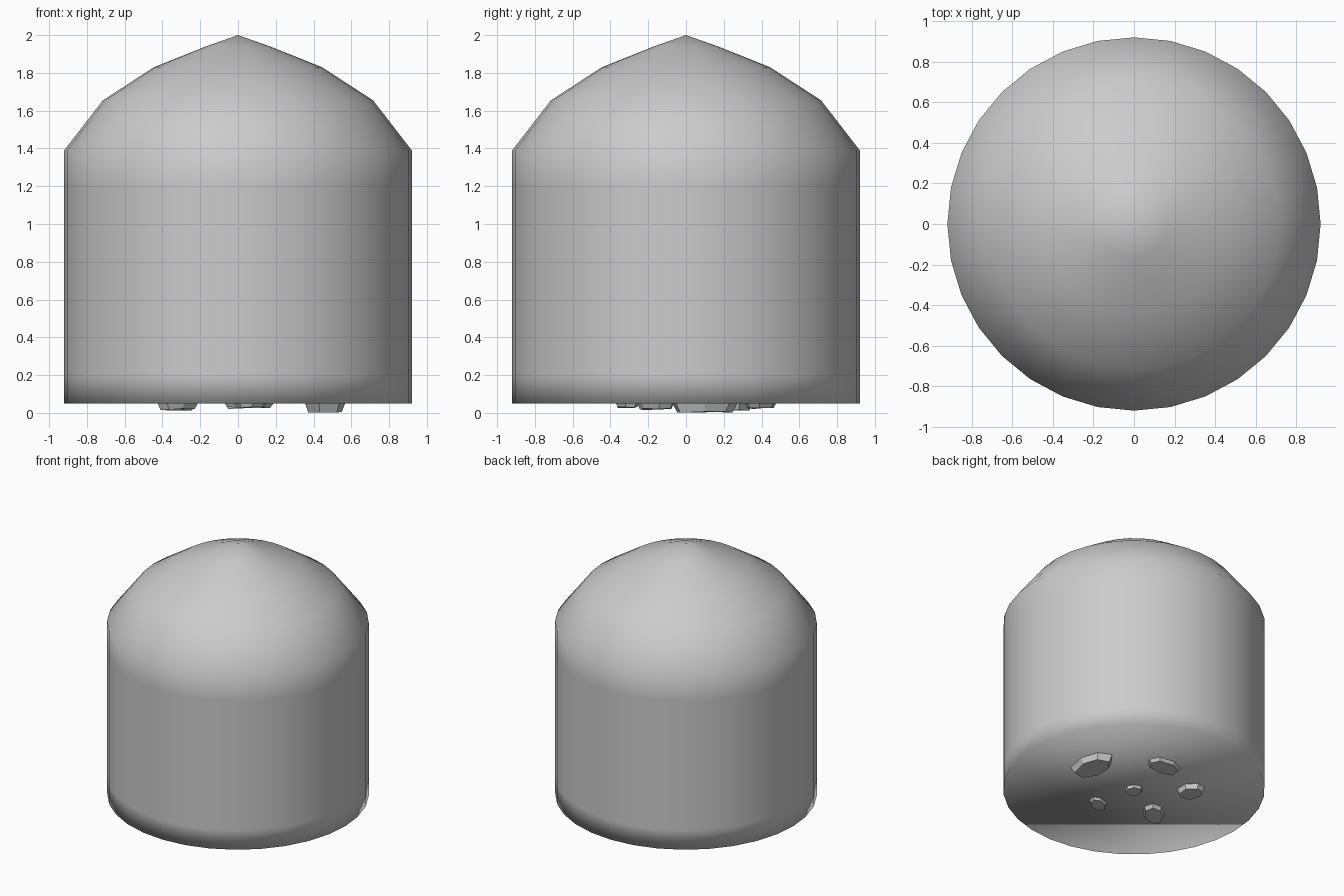
import bpy, bmesh, math, random
from mathutils import Matrix

if "Cube" in bpy.data.objects:
    bpy.data.objects.remove(bpy.data.objects["Cube"])

random.seed(4)
SIDES = 32


def make_object(name, bm, smooth):
    bmesh.ops.recalc_face_normals(bm, faces=bm.faces[:])
    for f in bm.faces:
        f.smooth = smooth
    mesh = bpy.data.meshes.new(name)
    bm.to_mesh(mesh)
    bm.free()
    obj = bpy.data.objects.new(name, mesh)
    bpy.context.collection.objects.link(obj)
    return obj


# Domed cover: lathe profile, closed by an apex and a flat base
profile = [(0.92, 0.05), (0.92, 0.20), (0.92, 1.20), (0.92, 1.39),
           (0.715, 1.655), (0.445, 1.83), (0.17, 1.94)]
bm = bmesh.new()
rings = [[bm.verts.new((r * math.cos(2 * math.pi * i / SIDES),
                        r * math.sin(2 * math.pi * i / SIDES), z))
          for i in range(SIDES)] for r, z in profile]
apex = bm.verts.new((0, 0, 2.0))
for i in range(SIDES):
    j = (i + 1) % SIDES
    for a, b in zip(rings, rings[1:]):
        bm.faces.new((a[i], a[j], b[j], b[i]))
    bm.faces.new((rings[-1][i], rings[-1][j], apex))
bm.faces.new(rings[0][::-1])
make_object("domed_cover", bm, True)


# Faceted crystals whose blunt roots poke through the base
def crystal(name, x, y, rx, ry, bottom, height, turn=0.0, sides=7):
    bm = bmesh.new()
    levels = [(0.82, bottom), (1.0, 0.06), (0.9, height * 0.7)]
    jitter = [random.uniform(0.88, 1.08) for _ in range(sides)]
    loops = []
    for k, (s, z) in enumerate(levels):
        loops.append([])
        for i in range(sides):
            a = 2 * math.pi * i / sides
            dz = random.uniform(0, 0.008) if k == 0 else 0
            loops[-1].append(bm.verts.new((rx * s * jitter[i] * math.cos(a),
                                           ry * s * jitter[i] * math.sin(a),
                                           z + dz)))
    tip = bm.verts.new((0, 0, height))
    for i in range(sides):
        j = (i + 1) % sides
        for a, b in zip(loops, loops[1:]):
            bm.faces.new((a[i], a[j], b[j], b[i]))
        bm.faces.new((loops[-1][i], loops[-1][j], tip))
    bm.faces.new(loops[0][::-1])
    bm.transform(Matrix.Translation((x, y, 0)) @ Matrix.Rotation(turn, 4, 'Z'))
    make_object(name, bm, False)


crystal("crystal_right", 0.455, 0.10, 0.125, 0.19, 0.0, 0.9)
crystal("crystal_back", 0.06, 0.39, 0.145, 0.09, 0.02, 0.9)
crystal("crystal_middle", 0.0, 0.0, 0.07, 0.07, 0.025, 1.3)
crystal("crystal_back_left", -0.31, 0.25, 0.09, 0.12, 0.01, 0.8, 0.4)
crystal("crystal_front", 0.07, -0.31, 0.10, 0.06, 0.025, 0.7, 0.5)
crystal("crystal_front_left", -0.32, -0.16, 0.14, 0.08, 0.015, 0.8, 0.8)
